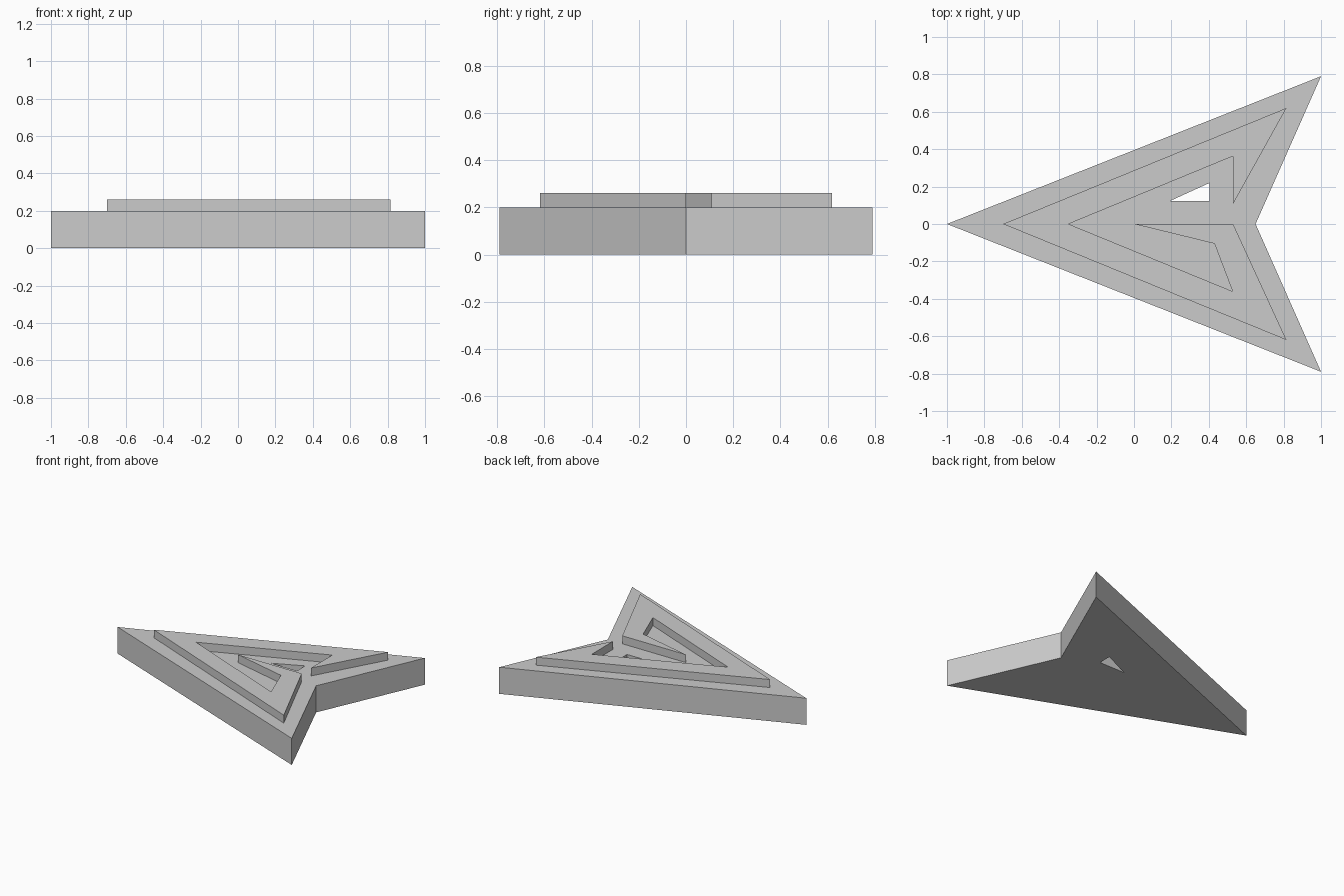
import bpy

cube = bpy.data.objects.get("Cube")
if cube:
    bpy.data.objects.remove(cube, do_unlink=True)

grey = bpy.data.materials.new("light_grey")
grey.use_nodes = True
grey.diffuse_color = (0.6, 0.6, 0.6, 1)
grey.node_tree.nodes["Principled BSDF"].inputs["Base Color"].default_value = (0.6, 0.6, 0.6, 1)


def slab(name, outlines, bottom, top):
    """Extrude closed 2D outlines into a flat slab; an inner outline becomes a hole."""
    curve = bpy.data.curves.new(name + "_profile", "CURVE")
    curve.dimensions = "2D"
    curve.fill_mode = "BOTH"
    curve.extrude = (top - bottom) / 2
    for points in outlines:
        spline = curve.splines.new("POLY")
        spline.points.add(len(points) - 1)
        for point, (x, y) in zip(spline.points, points):
            point.co = (x, y, 0, 1)
        spline.use_cyclic_u = True
        spline.use_smooth = False
    profile = bpy.data.objects.new(name + "_profile", curve)
    bpy.context.collection.objects.link(profile)

    # Turn the profile into a plain mesh and drop the helper
    graph = bpy.context.evaluated_depsgraph_get()
    mesh = bpy.data.meshes.new_from_object(profile.evaluated_get(graph))
    bpy.data.objects.remove(profile, do_unlink=True)
    mesh.name = name
    mesh.materials.clear()
    mesh.materials.append(grey)
    mesh.shade_flat()
    part = bpy.data.objects.new(name, mesh)
    part.location.z = (bottom + top) / 2
    bpy.context.collection.objects.link(part)
    return part


# Swept arrowhead base with a small triangular hole through it
arrowhead = [(-1, 0), (1, -0.79), (0.65, 0), (1, 0.79)]
hole = [(0.19, 0.122), (0.405, 0.122), (0.405, 0.22)]
slab("arrowhead_base", [arrowhead, hole], 0, 0.2)

# Raised band following the arrowhead, open at the notch, with a hooked inner end
band = [(-0.7, 0), (0.815, -0.62), (0.53, 0), (0, 0), (0.43, -0.105),
        (0.527, -0.36), (-0.35, 0), (0.53, 0.363), (0.53, 0.108), (0.815, 0.62)]
slab("raised_band", [band], 0.2, 0.26)
